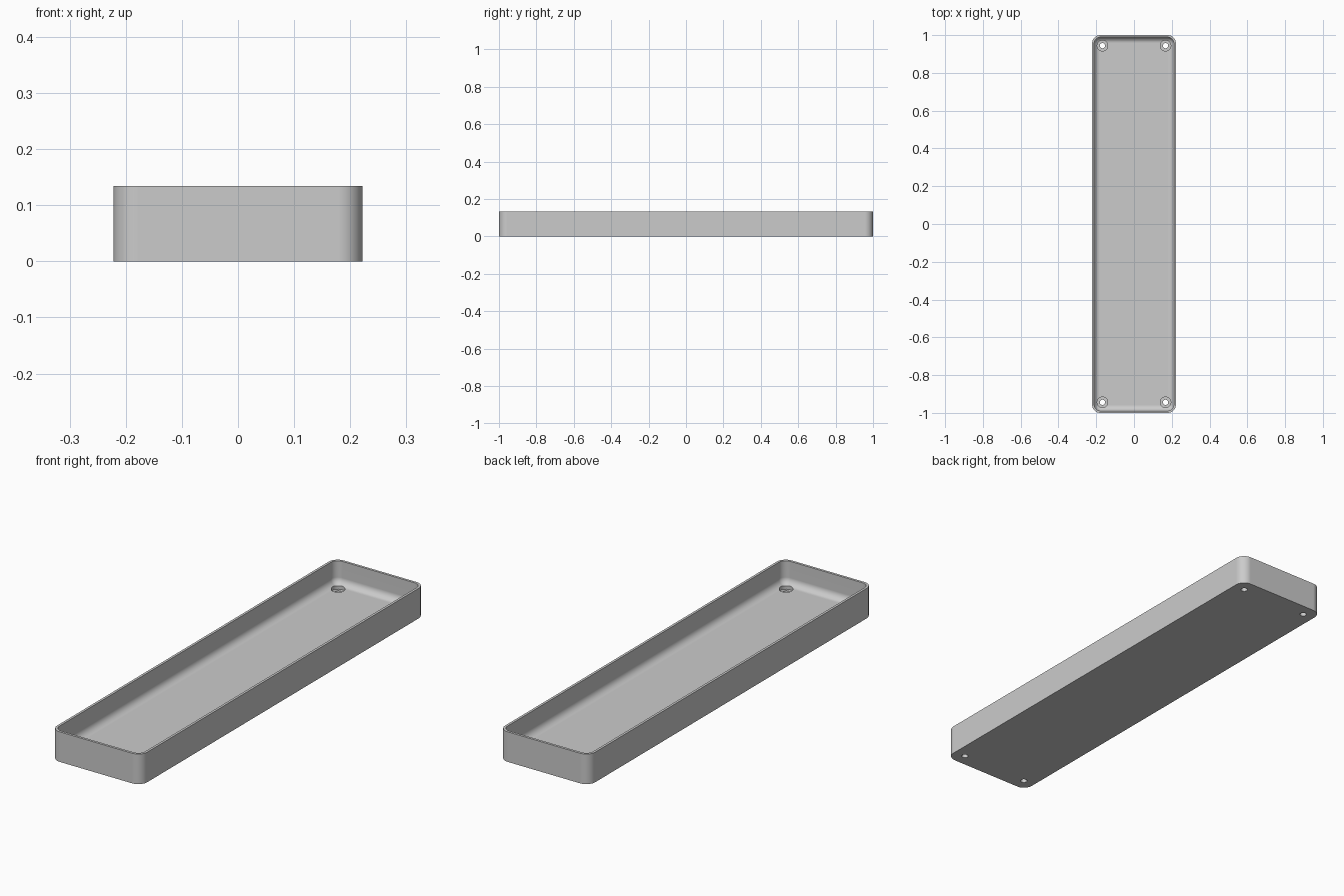
import bpy, bmesh, math

cube = bpy.data.objects.get("Cube")
if cube:
    bpy.data.objects.remove(cube, do_unlink=True)

HALF_X, HALF_Y, HEIGHT = 0.222, 1.0, 0.134
WALL, FLOOR, CORNER, FILLET = 0.011, 0.03, 0.044, 0.031
HOLE_X, HOLE_Y = 0.167, 0.944

grey = bpy.data.materials.new("grey")
grey.use_nodes = True
colour = (0.6, 0.6, 0.6, 1)
grey.diffuse_color = colour
grey.node_tree.nodes["Principled BSDF"].inputs["Base Color"].default_value = colour


def rounded_rect(inset, z, steps=10):
    """Outline of the tray, moved inwards by inset."""
    r = CORNER - inset
    pts = []
    for quarter, (sx, sy) in enumerate([(1, 1), (-1, 1), (-1, -1), (1, -1)]):
        for i in range(steps + 1):
            a = math.pi / 2 * (quarter + i / steps)
            pts.append((sx * (HALF_X - CORNER) + r * math.cos(a),
                        sy * (HALF_Y - CORNER) + r * math.sin(a), z))
    return pts


def circle(x, y, r, z, n=32):
    return [(x + r * math.cos(2 * math.pi * i / n),
             y + r * math.sin(2 * math.pi * i / n), z) for i in range(n)]


def loft(bm, outlines):
    """Closed skin through a stack of outlines, capped at both ends."""
    rings = [[bm.verts.new(p) for p in o] for o in outlines]
    n = len(rings[0])
    for low, high in zip(rings, rings[1:]):
        for i in range(n):
            j = (i + 1) % n
            bm.faces.new((low[i], low[j], high[j], high[i]))
    bm.faces.new(rings[0][::-1])
    bm.faces.new(rings[-1])


def make_object(name, bm):
    bmesh.ops.recalc_face_normals(bm, faces=bm.faces)
    mesh = bpy.data.meshes.new(name)
    bm.to_mesh(mesh)
    bm.free()
    mesh.materials.append(grey)
    obj = bpy.data.objects.new(name, mesh)
    bpy.context.collection.objects.link(obj)
    return obj


# Tray shell: outer wall, rim, inner wall, then the fillet down to the floor
outlines = [rounded_rect(0, 0), rounded_rect(0, HEIGHT), rounded_rect(WALL, HEIGHT)]
for i in range(9):
    a = math.pi / 2 * i / 8
    outlines.append(rounded_rect(WALL + FILLET * (1 - math.cos(a)),
                                 FLOOR + FILLET * (1 - math.sin(a))))
bm = bmesh.new()
loft(bm, outlines)
tray = make_object("tray", bm)

# Stepped screw holes in the four corners
bm = bmesh.new()
for sx in (-1, 1):
    for sy in (-1, 1):
        profile = [(0.014, -0.02), (0.014, 0.017), (0.028, 0.017), (0.028, 0.06)]
        loft(bm, [circle(sx * HOLE_X, sy * HOLE_Y, r, z) for r, z in profile])
cutter = make_object("screw_hole_cutter", bm)
cutter.hide_render = True

cut = tray.modifiers.new("screw_holes", 'BOOLEAN')
cut.object = cutter
cut.operation = 'DIFFERENCE'
cut.solver = 'EXACT'

bpy.ops.object.select_all(action='DESELECT')
tray.select_set(True)
bpy.context.view_layer.objects.active = tray
bpy.ops.object.modifier_apply(modifier=cut.name)
bpy.data.objects.remove(cutter, do_unlink=True)

# Smooth corners and fillet, flat floor
bpy.ops.object.shade_smooth_by_angle(angle=math.radians(30))
weighted = tray.modifiers.new("flat_floor_normals", 'WEIGHTED_NORMAL')
weighted.keep_sharp = True
